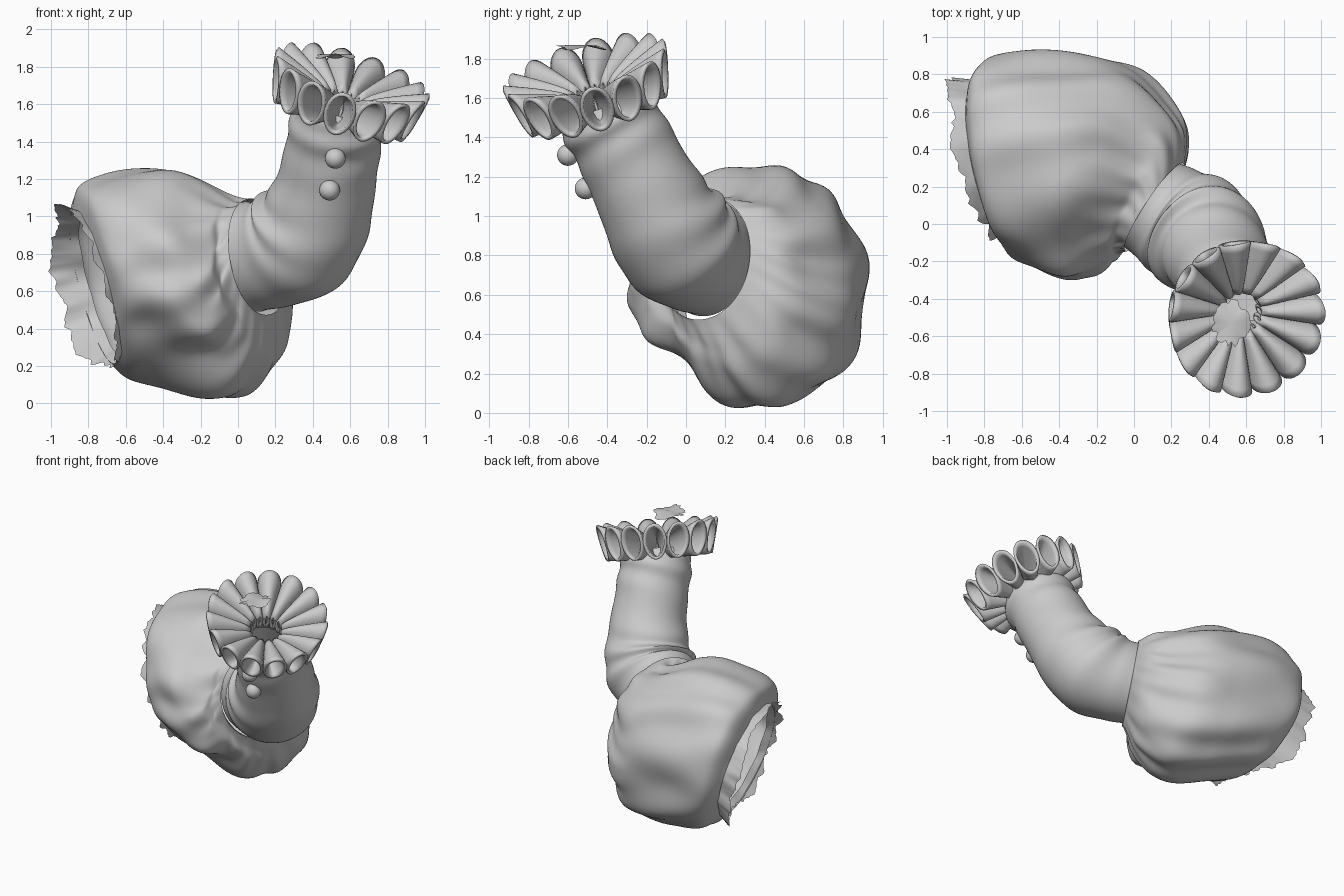
import bpy, bmesh, math, random
from mathutils import Vector

if "Cube" in bpy.data.objects:
    bpy.data.objects.remove(bpy.data.objects["Cube"])

random.seed(4)
Z = Vector((0, 0, 1))
cloth = bpy.data.materials.new("grey cloth")
cloth.diffuse_color = (0.6, 0.6, 0.6, 1)
cloth.use_nodes = True
cloth.node_tree.nodes["Principled BSDF"].inputs["Base Color"].default_value = cloth.diffuse_color


def finish(name, bm, thickness=0):
    me = bpy.data.meshes.new(name)
    bm.normal_update()
    bm.to_mesh(me)
    bm.free()
    ob = bpy.data.objects.new(name, me)
    bpy.context.collection.objects.link(ob)
    me.materials.append(cloth)
    if thickness:
        m = ob.modifiers.new("thickness", 'SOLIDIFY')
        m.thickness = thickness
        m.offset = -1
    bpy.ops.object.select_all(action='DESELECT')
    ob.select_set(True)
    bpy.context.view_layer.objects.active = ob
    bpy.ops.object.shade_smooth_by_angle(angle=math.radians(50))
    return ob


def skin(bm, rings):
    """Bridge closed rings of points with quads."""
    vs = [[bm.verts.new(p) for p in r] for r in rings]
    n = len(vs[0])
    for a, b in zip(vs, vs[1:]):
        for i in range(n):
            j = (i + 1) % n
            bm.faces.new((a[i], a[j], b[j], b[i]))


def frame(n):
    n = Vector(n).normalized()
    u = n.cross(Z).normalized()
    return n, u, u.cross(n)


def spline(keys, t):
    """Catmull-Rom through key rings (centre, normal, radius)."""
    i = min(int(t), len(keys) - 2)
    f = t - i
    k = [keys[max(0, min(len(keys) - 1, i + d))] for d in (-1, 0, 1, 2)]
    return [0.5 * (2 * b + (c - a) * f + (2 * a - 5 * b + 4 * c - d) * f * f
                   + (3 * b - a - 3 * c + d) * f ** 3) for a, b, c, d in zip(*k)]


def sleeve(name, keys, fold, steps, seg):
    rings = []
    last = len(keys) - 1
    for s in range(steps + 1):
        t = last * s / steps
        x, y, z, nx, ny, nz, r = spline(keys, t)
        n, u, v = frame((nx, ny, nz))
        ring = []
        for i in range(seg):
            a = math.tau * i / seg
            q = r + fold(t / last, a)
            ring.append(Vector((x, y, z)) + q * (u * math.cos(a) + v * math.sin(a)))
        rings.append(ring)
    bm = bmesh.new()
    skin(bm, rings)
    return finish(name, bm)


def lobe(a, degrees, width):
    d = (a - math.radians(degrees) + math.pi) % math.tau - math.pi
    return math.exp(-(d / width) ** 2)


# Gathered upper puff: sagging section with diagonal folds
def puff_fold(t, a):
    body = math.sin(math.pi * t) ** 0.8 if 0 < t < 1 else 0
    shape = body * (0.035 * lobe(a, 130, 0.5) + 0.05 * lobe(a, 228, 0.45)
                    - 0.12 * lobe(a, 312, 0.5))
    b = a + 1.6 * t
    broad = 0.012 * body * math.sin(6 * b + 1.2 * math.sin(2 * a))
    drape = 0.014 * body * math.sin(10 * a - 9 * t + 1.3 * math.sin(3 * a))
    gather = 0.09 * math.sin(20 * a + math.sin(4 * a)) * max(0, t - 0.5) * (1 - t)
    crest = 0.045 * lobe(a, 90, 0.6) * math.exp(-((t - 0.5) / 0.16) ** 2)
    return shape + broad + drape + gather + crest + 0.035 * t ** 6 * math.sin(a) ** 2


puff = [(-.77, .36, .62, .94, .18, .25, .42),
        (-.705, .36, .645, .95, .12, .25, .535),
        (-.53, .335, .65, .96, .04, .22, .585),
        (-.30, .295, .62, .97, -.07, .2, .60),
        (-.10, .27, .605, .95, -.20, .2, .56),
        (.04, .20, .65, .90, -.36, .2, .455),
        (.09, .16, .71, .85, -.50, .19, .37),
        (.11, .09, .785, .83, -.55, .16, .28)]
sleeve("puff_sleeve", puff, puff_fold, 60, 180)


# Fitted lower sleeve, creased around the elbow and below the wrist
def arm_fold(t, a):
    inner = 0.5 + 0.5 * math.sin(a)
    elbow = math.exp(-((t - 0.32) / 0.17) ** 2)
    wrist = math.exp(-((t - 0.8) / 0.14) ** 2)
    return (0.013 * elbow * (0.3 + inner) * math.sin(38 * t + 2.5 * math.sin(a + 0.6))
            + 0.008 * wrist * math.sin(40 * t + 2.2 * math.cos(a))
            + 0.035 * (1 - t) ** 8 * math.sin(a) ** 2)


arm = [(.08, .11, .785, .83, -.55, .14, .262),
       (.20, .035, .81, .80, -.50, .25, .29),
       (.33, -.045, .87, .60, -.50, .60, .318),
       (.42, -.13, 1.0, .35, -.45, .82, .293),
       (.475, -.225, 1.18, .25, -.42, .87, .265),
       (.51, -.328, 1.38, .24, -.42, .87, .254),
       (.54, -.405, 1.52, .25, -.40, .87, .25),
       (.56, -.45, 1.60, .27, -.32, .9, .21)]
sleeve("lower_sleeve", arm, arm_fold, 70, 80)

# Torn lining around the shoulder opening, longest at the back
n, u, v = frame((.93, .18, .26))
c = Vector((-.77, .36, .62))
seg = 140
rag, walk = [], 0.0
for i in range(seg):
    walk = 0.85 * walk + random.uniform(-0.02, 0.02)
    rag.append(walk + 0.012 * math.sin(5 * math.tau * i / seg))
rings = []
for k in range(7):
    f = k / 6
    ring = []
    for i in range(seg):
        a = math.tau * i / seg
        d = u * math.cos(a) + v * math.sin(a)
        r = 0.40 + 0.06 * f + 0.01 * math.sin(11 * a) * (1 - f) + rag[i] * f * 0.6
        reach = 0.035 + 0.09 * max(0, -math.cos(a)) ** 1.5 + rag[i] * 0.7
        ring.append(c + d * r + n * (0.05 - (reach + 0.05) * f))
    rings.append(ring)
bm = bmesh.new()
skin(bm, rings)
finish("torn_lining", bm)

# Ruff made of tall touching tubes flaring out of a funnel
n, u, v = frame((.28, -.27, .92))
c = Vector((.58, -.485, 1.65))
count, seg = 15, 28
bm = bmesh.new()
for k in range(count):
    a = math.tau * (k + 0.3) / count
    d = u * math.cos(a) + v * math.sin(a)
    side = n.cross(d)
    rings = []
    for s in range(9):
        f = s / 8
        r = 0.11 + 0.29 * f
        w = 0.025 + 0.060 * f
        h = 0.06 + 0.068 * f ** 0.8
        off = -0.07 + 0.07 * f ** 0.8
        ring = []
        for i in range(seg):
            b = math.tau * i / seg
            ring.append(c + d * (r + 0.025 * math.sin(b) * f)
                        + side * (w * (1 + 0.05 * math.sin(b)) * math.cos(b))
                        + n * (off + h * math.sin(b)))
        rings.append(ring)
    skin(bm, rings)
bmesh.ops.recalc_face_normals(bm, faces=bm.faces)
finish("ruff", bm, 0.02)

# Inner cuff at the bottom of the funnel
rings = []
for s in range(6):
    f = s / 5
    rings.append([c + (0.14 - 0.03 * f)
                  * (u * math.cos(math.tau * i / 40) + v * math.sin(math.tau * i / 40))
                  + n * (-0.16 + 0.13 * f + 0.01 * f * math.sin(i * 1.7)) for i in range(40)])
bm = bmesh.new()
skin(bm, rings)
finish("inner_cuff", bm)

# Loose torn scrap over the cuff opening
bm = bmesh.new()
mid = Vector((.52, -.53, 1.855))
edge = []
for i in range(36):
    a = math.tau * i / 36
    k = random.uniform(0.8, 1.1)
    edge.append(bm.verts.new(mid + Vector((0.10 * k * math.cos(a), 0.12 * k * math.sin(a),
                                           0.012 * math.sin(3 * a)))))
hub = bm.verts.new(mid + Z * 0.015)
for i in range(36):
    bm.faces.new((hub, edge[i], edge[(i + 1) % 36]))
finish("torn_scrap", bm)

# Buttons
for i, p in enumerate([(.52, -.60, 1.31), (.49, -.51, 1.14)]):
    bm = bmesh.new()
    bmesh.ops.create_uvsphere(bm, u_segments=24, v_segments=14, radius=0.055)
    bmesh.ops.translate(bm, verts=bm.verts, vec=p)
    finish("button_%d" % (i + 1), bm)
